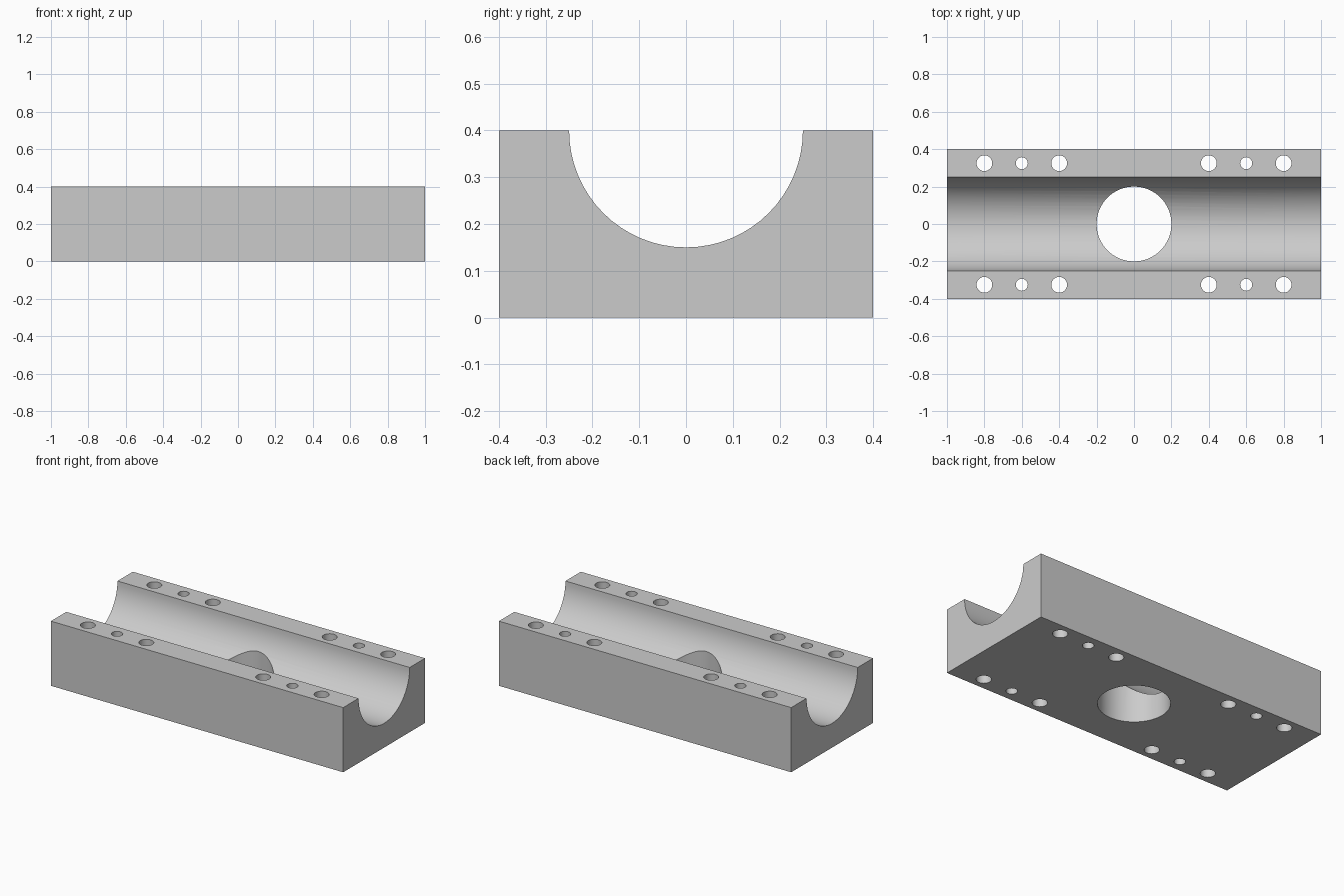
import bpy, bmesh, math
from mathutils import Matrix

old = bpy.data.objects.get("Cube")
if old:
    bpy.data.objects.remove(old, do_unlink=True)

LENGTH, WIDTH, HEIGHT = 2.0, 0.8, 0.4
GROOVE_RADIUS = 0.25
SEGMENTS = 64

# Single light grey material
grey = bpy.data.materials.new("light grey")
grey.use_nodes = True
colour = (0.6, 0.6, 0.6, 1)
grey.diffuse_color = colour
grey.node_tree.nodes["Principled BSDF"].inputs["Base Color"].default_value = colour


def make_object(name, bm):
    bmesh.ops.recalc_face_normals(bm, faces=bm.faces)
    mesh = bpy.data.meshes.new(name)
    bm.to_mesh(mesh)
    bm.free()
    mesh.materials.append(grey)
    obj = bpy.data.objects.new(name, mesh)
    bpy.context.collection.objects.link(obj)
    return obj


# Block: end profile with a half-round channel, extruded along x
profile = [(-WIDTH / 2, HEIGHT), (-WIDTH / 2, 0), (WIDTH / 2, 0), (WIDTH / 2, HEIGHT)]
for i in range(SEGMENTS // 2 + 1):
    a = math.pi * i / (SEGMENTS // 2)
    profile.append((GROOVE_RADIUS * math.cos(a), HEIGHT - GROOVE_RADIUS * math.sin(a)))
bm = bmesh.new()
end = bm.faces.new([bm.verts.new((-LENGTH / 2, y, z)) for y, z in profile])
side = bmesh.ops.extrude_face_region(bm, geom=[end])
moved = [v for v in side["geom"] if isinstance(v, bmesh.types.BMVert)]
bmesh.ops.translate(bm, vec=(LENGTH, 0, 0), verts=moved)
block = make_object("channel_block", bm)

# Drills: one large centre bore and mirrored rows of through holes
holes = [(0, 0, 0.2)]
for sx in (-1, 1):
    for sy in (-1, 1):
        for x, radius in ((0.4, 0.042), (0.6, 0.032), (0.8, 0.042)):
            holes.append((sx * x, sy * 0.325, radius))
bm = bmesh.new()
for x, y, radius in holes:
    bmesh.ops.create_cone(bm, cap_ends=True, segments=SEGMENTS, radius1=radius,
                          radius2=radius, depth=1,
                          matrix=Matrix.Translation((x, y, HEIGHT / 2)))
drills = make_object("hole_drills", bm)
drills.hide_render = True

# Cut the holes, then discard the drills
cut = block.modifiers.new("holes", "BOOLEAN")
cut.operation = "DIFFERENCE"
cut.solver = "EXACT"
cut.object = drills
bpy.ops.object.select_all(action="DESELECT")
bpy.context.view_layer.objects.active = block
block.select_set(True)
bpy.ops.object.modifier_apply(modifier=cut.name)
bpy.data.objects.remove(drills, do_unlink=True)

# Smooth round walls, keep edges crisp
bpy.ops.object.shade_smooth_by_angle(angle=math.radians(30))
